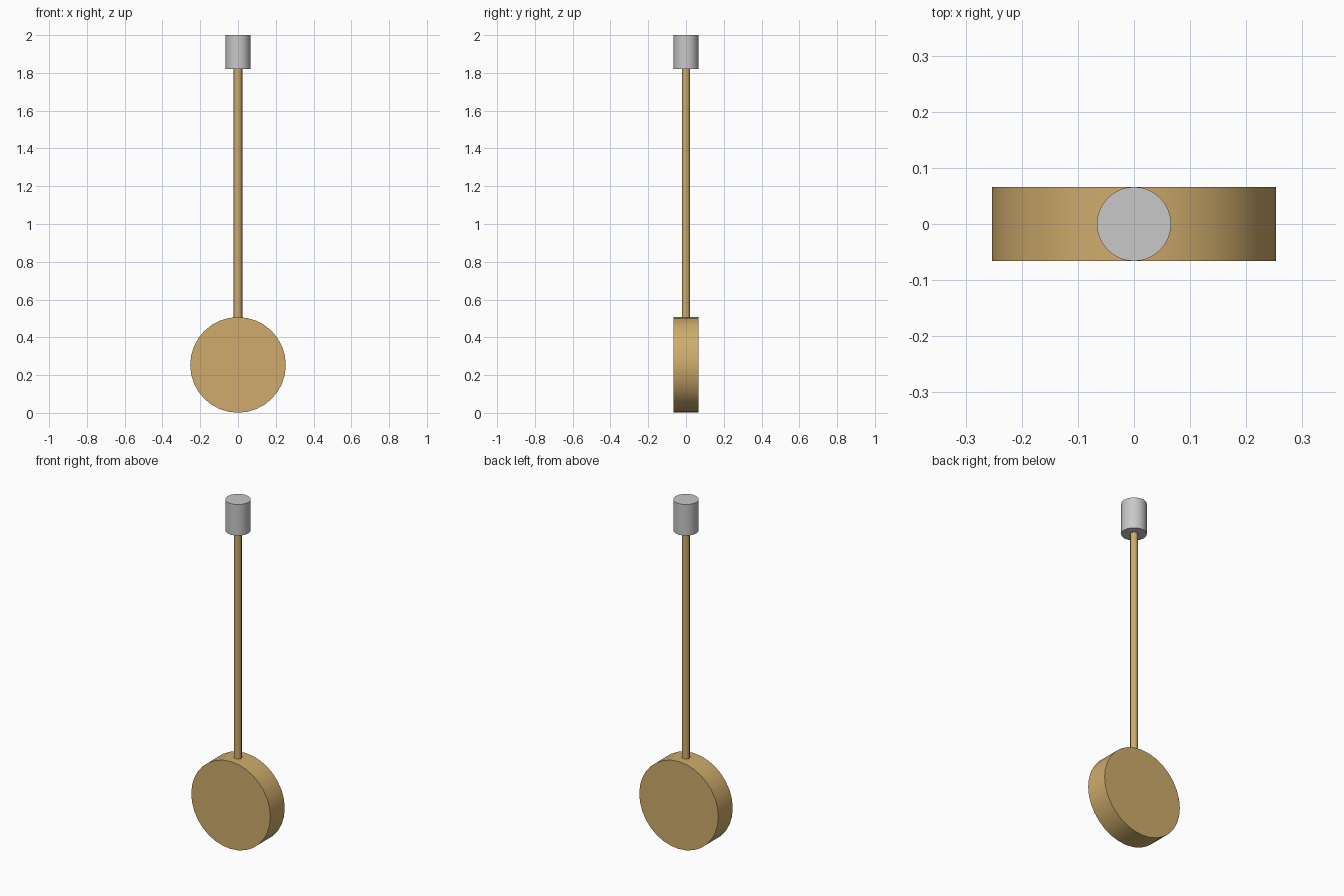
import bpy
import math

if "Cube" in bpy.data.objects:
    bpy.data.objects.remove(bpy.data.objects["Cube"])


def flat_colour(name, rgb):
    mat = bpy.data.materials.new(name)
    mat.diffuse_color = (*rgb, 1.0)
    mat.use_nodes = True
    mat.node_tree.nodes["Principled BSDF"].inputs["Base Color"].default_value = mat.diffuse_color
    return mat


def cylinder(name, sides, radius, depth, z, mat, rot=(0, 0, 0)):
    bpy.ops.mesh.primitive_cylinder_add(vertices=sides, radius=radius, depth=depth,
                                        location=(0, 0, z), rotation=rot)
    obj = bpy.context.object
    obj.name = name
    obj.data.materials.append(mat)
    bpy.ops.object.shade_smooth_by_angle(angle=math.radians(61))
    return obj


brass = flat_colour("brass", (0.62, 0.41, 0.15))
steel = flat_colour("light_grey", (0.58, 0.58, 0.58))

# Round weight lying on its edge, flat faces to front and back
cylinder("pendulum_disc", 32, 0.253, 0.132, 0.254, brass, (math.pi / 2, 0, 0))

# Slim six-sided rod, corners pointing left and right
cylinder("pendulum_rod", 6, 0.023, 1.34, 1.16, brass, (0, 0, math.pi / 2))

# Cylindrical mount at the top
cylinder("top_mount", 32, 0.066, 0.18, 1.91, steel)
